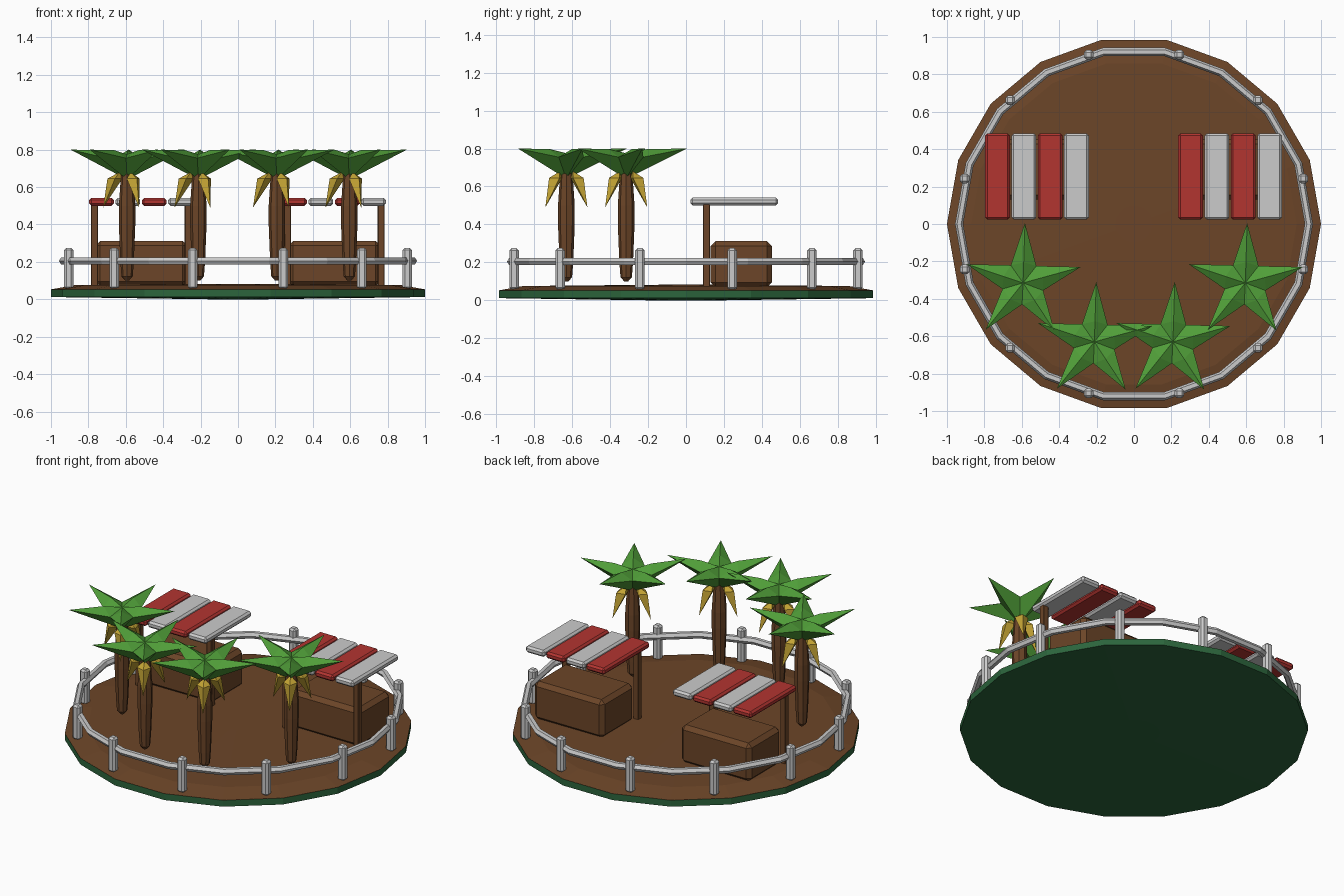
import bpy, bmesh
from math import sin, cos, pi, radians
from mathutils import Vector

if "Cube" in bpy.data.objects:
    bpy.data.objects.remove(bpy.data.objects["Cube"])


def material(name, rgb):
    m = bpy.data.materials.new(name)
    m.diffuse_color = (*rgb, 1)
    m.use_nodes = True
    m.node_tree.nodes["Principled BSDF"].inputs["Base Color"].default_value = m.diffuse_color
    return m


BROWN = material("brown", (0.15, 0.06, 0.021))
GREEN = material("leaf_green", (0.08, 0.34, 0.04))
DARK = material("dark_green", (0.025, 0.13, 0.045))
RED = material("red", (0.45, 0.035, 0.03))
YELLOW = material("yellow", (0.55, 0.37, 0.035))


def make(name, verts, faces, mat=None, loc=(0, 0, 0)):
    me = bpy.data.meshes.new(name)
    me.from_pydata(verts, [], faces)
    bm = bmesh.new()
    bm.from_mesh(me)
    bmesh.ops.recalc_face_normals(bm, faces=bm.faces)
    bm.to_mesh(me)
    bm.free()
    ob = bpy.data.objects.new(name, me)
    bpy.context.collection.objects.link(ob)
    ob.location = loc
    if mat:
        me.materials.append(mat)
    return ob


def lathe(name, profile, n, mat=None, loc=(0, 0, 0), closed=False):
    """Spin (radius, z) points round z; closed profiles make a ring."""
    verts = [(r * cos(2 * pi * i / n), r * sin(2 * pi * i / n), z)
             for r, z in profile for i in range(n)]
    k = len(profile)
    faces = []
    for j in range(k if closed else k - 1):
        a, b = j * n, (j + 1) % k * n
        faces += [(a + i, a + (i + 1) % n, b + (i + 1) % n, b + i) for i in range(n)]
    if not closed:
        faces += [tuple(range(n)), tuple(range((k - 1) * n, k * n))]
    return make(name, verts, faces, mat, loc)


def box(name, lo, hi, bevel, mat=None):
    lo, hi = Vector(lo), Vector(hi)
    bm = bmesh.new()
    bmesh.ops.create_cube(bm, size=1)
    for v in bm.verts:
        v.co = Vector(c * s for c, s in zip(v.co, hi - lo))
    bmesh.ops.bevel(bm, geom=bm.edges[:], offset=bevel, segments=1, affect='EDGES')
    me = bpy.data.meshes.new(name)
    bm.to_mesh(me)
    bm.free()
    ob = bpy.data.objects.new(name, me)
    bpy.context.collection.objects.link(ob)
    ob.location = (lo + hi) / 2
    if mat:
        me.materials.append(mat)
    return ob


# Round island: green slab with a brown floor on top
lathe("base_slab", [(0.15, 0), (1, 0.012), (1, 0.052)], 18, DARK)
lathe("floor", [(0.999, 0.05), (1, 0.053), (0.87, 0.076), (0.1, 0.083)], 18, BROWN)

# Fence: ring rail and twelve posts
lathe("fence_rail", [(0.935 + 0.022 * cos(k * pi / 3), 0.205 + 0.022 * sin(k * pi / 3))
                     for k in range(6)], 18, closed=True)
for k in range(12):
    a = radians(15 + 30 * k)
    x, y = 0.937 * cos(a), 0.937 * sin(a)
    box("fence_post", (x - 0.025, y - 0.025, 0.055), (x + 0.025, y + 0.025, 0.275), 0.012)

# Two stalls: counter, front poles, striped awning
for cx in (-0.517, 0.515):
    box("stall_counter", (cx - 0.245, 0.13, 0.07), (cx + 0.245, 0.452, 0.312), 0.025, BROWN)
    for s in (-1, 1):
        px = cx + s * 0.25
        box("stall_pole", (px - 0.018, 0.09, 0.07), (px + 0.018, 0.126, 0.51), 0.003, BROWN)
    for i in range(4):
        x = cx - 0.279 + 0.141 * i
        box("awning_slat", (x, 0.023, 0.5), (x + 0.132, 0.485, 0.542), 0.012,
            None if i % 2 else RED)

# Palm trees
TIPS = [(0.01, 0.32), (-0.302, 0.1), (-0.2, -0.25), (0.167, -0.255), (0.308, 0.085)]


def star_crown(loc):
    verts = [(0, 0, 0.775), (0, 0, 0.64)]
    for i, (x, y) in enumerate(TIPS):
        t, nxt = Vector((x, y)), Vector(TIPS[(i + 1) % 5])
        r = t.normalized() * 0.11
        v = (t.normalized() + nxt.normalized()).normalized() * 0.115
        verts += [(x, y, 0.8), (r.x, r.y, 0.797), (v.x, v.y, 0.755)]
    faces = []
    for i in range(5):
        tip, ridge, val = 2 + 3 * i, 3 + 3 * i, 4 + 3 * i
        prev = 4 + 3 * ((i - 1) % 5)
        for side in (val, prev):
            faces += [(0, ridge, side), (ridge, tip, side), (1, side, tip)]
    make("palm_crown", verts, faces, GREEN, loc)


def spike(loc, ang):
    """Four-sided hanging fruit spike, leaning outwards."""
    out = Vector((cos(ang), sin(ang), 0))
    side = Vector((-sin(ang), cos(ang), 0))
    c = out * 0.065 + Vector((0, 0, 0.645))
    pts = [c + out * 0.04, c + side * 0.04, c - out * 0.04, c - side * 0.04,
           out * 0.128 + Vector((0, 0, 0.49)), out * 0.04 + Vector((0, 0, 0.68))]
    faces = [(i, (i + 1) % 4, e) for i in range(4) for e in (4, 5)]
    make("palm_fruit", pts, faces, YELLOW, loc)


for x, y in ((-0.593, -0.315), (-0.212, -0.63), (0.208, -0.63), (0.595, -0.315)):
    loc = (x, y, 0)
    lathe("palm_trunk", [(0.01, 0.1), (0.03, 0.122), (0.036, 0.2), (0.044, 0.4),
                         (0.044, 0.5), (0.036, 0.62), (0.03, 0.7)], 8, BROWN, loc)
    star_crown(loc)
    for k in range(3):
        spike(loc, radians(60 + 120 * k))
